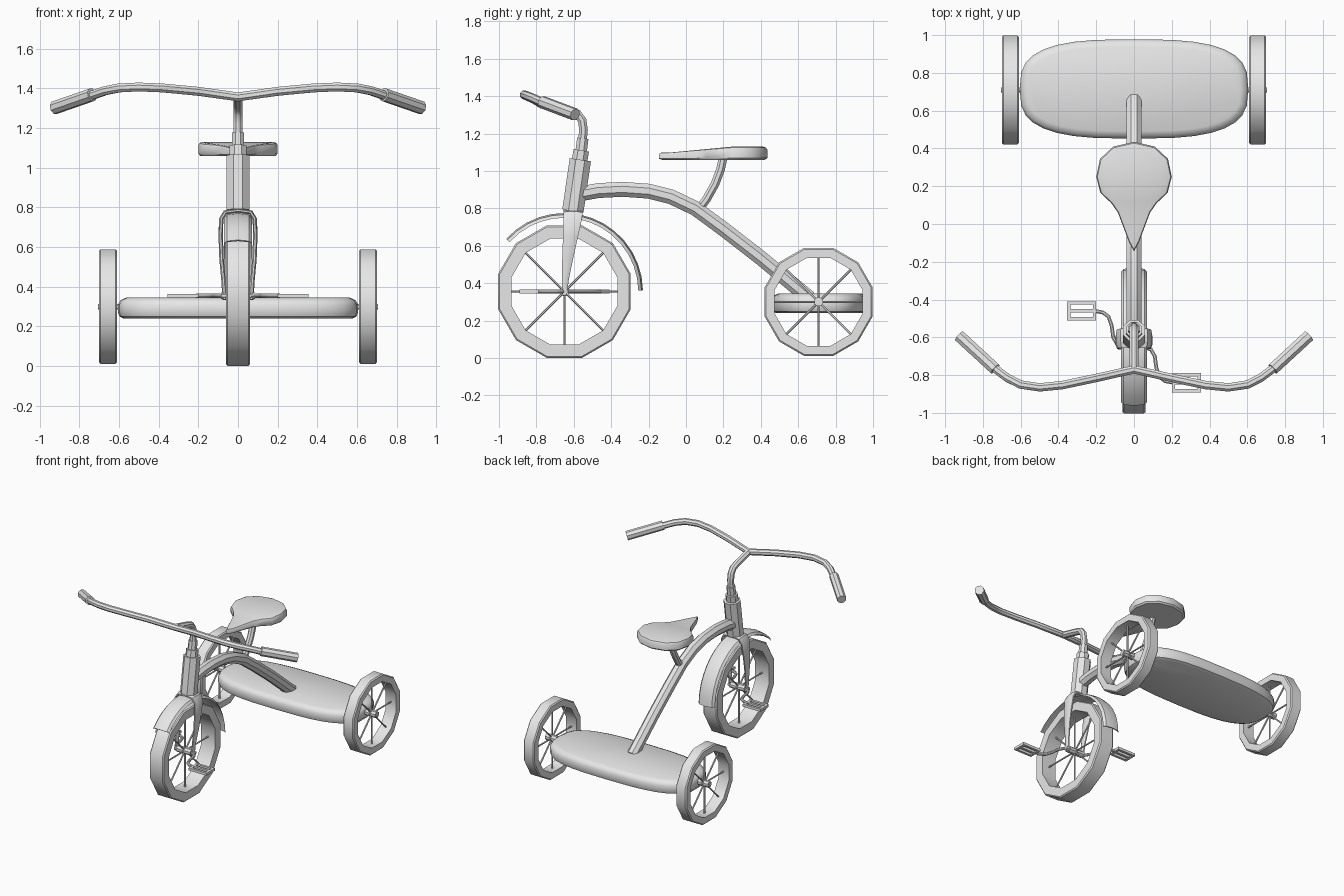
import bpy, bmesh
from math import sin, cos, pi, radians
from mathutils import Vector as V

if "Cube" in bpy.data.objects:
    bpy.data.objects.remove(bpy.data.objects["Cube"])

GREY = (0.8, 0.8, 0.8, 1)
mat = bpy.data.materials.new("plain grey")
mat.use_nodes = True
mat.diffuse_color = GREY
for node in mat.node_tree.nodes:
    if node.type == 'BSDF_PRINCIPLED':
        node.inputs["Base Color"].default_value = GREY


def build(name, lofts, closed=False, angle=40):
    """Make one object from lofts; each loft is a list of rings of points."""
    bm = bmesh.new()
    for rings in lofts:
        vs = [[bm.verts.new(p) for p in ring] for ring in rings]
        n = len(vs[0])
        pairs = list(zip(vs, vs[1:])) + ([(vs[-1], vs[0])] if closed else [])
        for a, b in pairs:
            for i in range(n):
                j = (i + 1) % n
                bm.faces.new((a[i], a[j], b[j], b[i]))
        if not closed:
            bm.faces.new(vs[0])
            bm.faces.new(vs[-1])
    bmesh.ops.recalc_face_normals(bm, faces=bm.faces)
    me = bpy.data.meshes.new(name)
    bm.to_mesh(me)
    bm.free()
    me.materials.append(mat)
    ob = bpy.data.objects.new(name, me)
    bpy.context.collection.objects.link(ob)
    bpy.ops.object.select_all(action='DESELECT')
    ob.select_set(True)
    bpy.context.view_layer.objects.active = ob
    bpy.ops.object.shade_smooth_by_angle(angle=radians(angle))
    return ob


def sweep(pts, radii, ref=(1, 0, 0), sides=8, thick=None):
    """Rings along a path; thick flattens the section across ref."""
    pts = [V(p) for p in pts]
    if not isinstance(radii, (list, tuple)):
        radii = [radii] * len(pts)
    rings = []
    for i, p in enumerate(pts):
        ahead = (pts[min(i + 1, len(pts) - 1)] - p).normalized()
        behind = (p - pts[max(i - 1, 0)]).normalized()
        t = (ahead + behind).normalized()
        u = (V(ref) - t * t.dot(V(ref))).normalized()
        w = t.cross(u)
        r = radii[i]
        angles = [2 * pi * (k + 0.5) / sides for k in range(sides)]
        rings.append([p + u * r * cos(a) + w * (thick or r) * sin(a) for a in angles])
    return rings


def box(c, h):
    return [[V(c) + V((sx * h[0], sy * h[1], sz * h[2]))
             for sx, sy in ((-1, -1), (1, -1), (1, 1), (-1, 1))] for sz in (-1, 1)]


def side_path(points):
    return [(0, y, z) for y, z in points]


def wheel(name, x, y, z, outer, inner, half):
    """Twelve-sided tyre with eight spokes and a hub."""
    ro, ri, c = outer / cos(pi / 12), inner / cos(pi / 12), 0.008
    section = [(ri, -half), (ro - c, -half), (ro, c - half),
               (ro, half - c), (ro - c, half), (ri, half)]
    rings = []
    for k in range(12):
        a = 2 * pi * (k + 0.5) / 12
        rings.append([(x + dx, y + r * cos(a), z + r * sin(a)) for r, dx in section])
    build(name + "_tyre", [rings], closed=True)
    spokes = []
    for k in range(8):
        a = k * pi / 4
        spokes.append(sweep([(x, y, z), (x, y + ri * cos(a), z + ri * sin(a))], 0.006, sides=6))
    build(name + "_spokes", spokes)
    build(name + "_hub", [sweep([(x - half, y, z), (x + half, y, z)], 0.025, (0, 0, 1))])


# Wheels and axles
FY, FZ, RY, RZ = -0.65, 0.355, 0.709, 0.30
wheel("front_wheel", 0, FY, FZ, 0.354, 0.283, 0.06)
for s, side in ((1, "left"), (-1, "right")):
    wheel(side + "_rear_wheel", s * 0.655, RY, RZ, 0.289, 0.235, 0.045)
build("front_axle", [sweep([(-0.085, FY, FZ), (0.085, FY, FZ)], 0.017, (0, 0, 1))])
build("rear_axle", [sweep([(-0.705, RY, RZ), (0.705, RY, RZ)], 0.015, (0, 0, 1))])

# Rear platform with rounded rims
rings = []
for inset, z in ((0.03, 0.24), (0.008, 0.25), (0, 0.27), (0, 0.31), (0.012, 0.332), (0.04, 0.345)):
    ring = []
    for k in range(32):
        c, s = cos(k * pi / 16), sin(k * pi / 16)
        ex = abs(c) ** (2 / 3) * (1 if c > 0 else -1)
        ey = abs(s) ** (2 / 3) * (1 if s > 0 else -1)
        ring.append(((0.605 - inset) * ex, 0.715 + (0.263 - inset) * ey, z))
    rings.append(ring)
build("platform", [rings])

# Curved main frame tube and seat post
build("frame_tube", [sweep(side_path([
    (-0.58, 0.875), (-0.47, 0.895), (-0.34, 0.902), (-0.2, 0.892), (-0.08, 0.862),
    (0.05, 0.80), (0.2, 0.69), (0.4, 0.535), (0.66, 0.32)]), 0.043)])
build("seat_post", [sweep(side_path([
    (0.2, 1.08), (0.185, 1.01), (0.155, 0.93), (0.11, 0.85), (0.05, 0.77)]), 0.025)])

# Seat: mirrored pear outline, thinner at the nose
half = [(0.025, -0.1), (0.085, 0.06), (0.12, 0.11), (0.178, 0.165), (0.2, 0.25),
        (0.18, 0.345), (0.11, 0.41)]
outline = [(0, -0.145)] + half + [(0, 0.435)] + [(-x, y) for x, y in reversed(half)]
rings = []
for scale, t in ((0.95, 0), (1, 0.15), (1, 0.75), (0.97, 0.93), (0.9, 1)):
    ring = []
    for x, y in outline:
        top = 1.10 + 0.03 * min(1, max(0, (y + 0.1) / 0.35))
        ring.append((x * scale, 0.2 + (y - 0.2) * scale, 1.06 + (top - 1.06) * t))
    rings.append(ring)
build("seat", [rings])

# Head tube, collars and stem
build("head_tube", [sweep(side_path([(-0.605, 0.785), (-0.565, 1.06)]), 0.062)])
build("collars", [sweep(side_path([(-0.57, 1.05), (-0.56, 1.11)]), 0.045),
                  sweep(side_path([(-0.56, 1.11), (-0.552, 1.175)]), 0.033)])
build("stem", [sweep(side_path([
    (-0.555, 1.15), (-0.548, 1.22), (-0.555, 1.27), (-0.58, 1.305),
    (-0.63, 1.322), (-0.77, 1.357)]), 0.025)])

# Handlebar and grips
bar = [(0.2, -0.815, 1.385), (0.38, -0.853, 1.402), (0.5, -0.865, 1.407),
       (0.6, -0.85, 1.402), (0.67, -0.815, 1.388), (0.75, -0.755, 1.36)]
mirrored = [(-x, y, z) for x, y, z in reversed(bar)]
build("handlebar", [sweep(mirrored + [(0, -0.77, 1.357)] + bar, 0.024, (0, 0, 1))])
for s, side in ((1, "left"), (-1, "right")):
    build(side + "_grip", [sweep([(s * 0.735, -0.768, 1.368), (s * 0.925, -0.593, 1.302)],
                                 0.034, (0, 0, 1))])

# Fork: flat tapered blades joined by a crown
blade = [(0.068, -0.65, 0.335), (0.072, -0.645, 0.42), (0.083, -0.632, 0.54),
         (0.087, -0.618, 0.65), (0.085, -0.607, 0.74), (0.065, -0.604, 0.775)]
width = [0.014, 0.02, 0.032, 0.043, 0.053, 0.056]
fork = blade + [(0, -0.604, 0.785)] + [(-x, y, z) for x, y, z in reversed(blade)]
build("fork", [sweep(fork, width + [0.056] + width[::-1], (0, 1, 0), 8, 0.012)])

# Front mudguard: thin arched strip around the wheel
section = [(-0.07, 0.395), (-0.055, 0.412), (0, 0.42), (0.055, 0.412), (0.07, 0.395),
           (0.05, 0.404), (0, 0.411), (-0.05, 0.404)]
rings = []
for k in range(15):
    a = radians(1 + 137 * k / 14)
    rings.append([(x, FY + r * cos(a), FZ + r * sin(a)) for x, r in section])
build("mudguard", [rings])

# Bent cranks and slotted pedals, one forward and one back
for s, side in ((1, "left"), (-1, "right")):
    def at(x, d):
        return (s * x, FY - s * d, FZ)
    build(side + "_crank", [sweep([at(0.05, 0), at(0.09, 0.015), at(0.11, 0.05), at(0.118, 0.11),
                                   at(0.135, 0.16), at(0.165, 0.182), at(0.21, 0.19)],
                                  0.011, (0, 0, 1))])
    bars = [box(at(0.277, 0.19 + d), (0.077, 0.009, 0.01)) for d in (-0.042, 0, 0.042)]
    ends = [box(at(x, 0.19), (0.009, 0.051, 0.01)) for x in (0.209, 0.345)]
    build(side + "_pedal", bars + ends)
